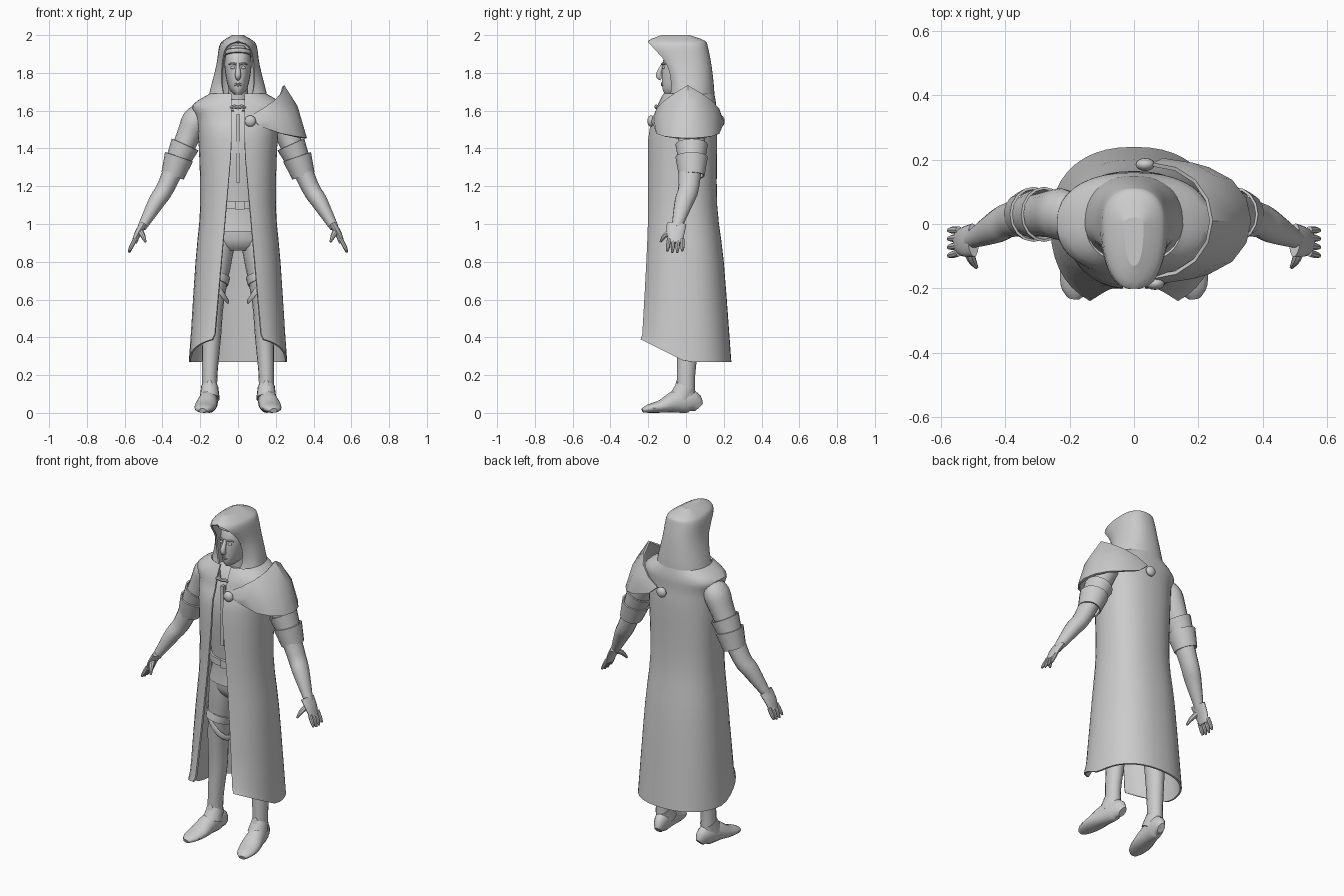
import bpy, bmesh
from math import sin, cos, asin, pi, radians
from mathutils import Vector, Matrix

if "Cube" in bpy.data.objects:
    bpy.data.objects.remove(bpy.data.objects["Cube"], do_unlink=True)

colour = (.6, .6, .6, 1)
grey = bpy.data.materials.new("plain grey")
grey.use_nodes = True
grey.diffuse_color = colour
grey.node_tree.nodes["Principled BSDF"].inputs["Base Color"].default_value = colour
parts = []


def finish(name, bm, thickness=0, closed=True):
    """Turn a bmesh into a grey object, with a thickness if it is a shell."""
    if closed:
        bmesh.ops.recalc_face_normals(bm, faces=bm.faces)
    mesh = bpy.data.meshes.new(name)
    bm.to_mesh(mesh)
    bm.free()
    mesh.materials.append(grey)
    part = bpy.data.objects.new(name, mesh)
    bpy.context.collection.objects.link(part)
    if thickness:
        part.modifiers.new("thickness", "SOLIDIFY").thickness = thickness
    parts.append(part)


def smooth(rows, steps=3):
    """Insert rows between the given ones along a smooth spline."""
    padded = [rows[0], *rows, rows[-1]]
    result = []
    for before, start, end, after in zip(padded, padded[1:], padded[2:], padded[3:]):
        for k in range(steps):
            t = k / steps
            result.append([q + t / 2 * (r - p + t * (2 * p - 5 * q + 4 * r - s + t * (3 * (q - r) + s - p)))
                           for p, q, r, s in zip(before, start, end, after)])
    return result + [rows[-1]]


def skin(name, rings, wrap=True, caps=True, thickness=0, closed=True):
    """Bridge equal-length rings of points with quads."""
    bm = bmesh.new()
    rows = [[bm.verts.new(point) for point in ring] for ring in rings]
    count = len(rows[0])
    for low, high in zip(rows, rows[1:]):
        for j in range(count if wrap else count - 1):
            k = (j + 1) % count
            bm.faces.new((low[j], low[k], high[k], high[j]))
    if caps:
        bm.faces.new(rows[0][::-1])
        bm.faces.new(rows[-1])
    bmesh.ops.remove_doubles(bm, verts=bm.verts, dist=.0005)
    finish(name, bm, thickness, closed)


def shell(name, rings, thickness=.01):
    """Open sheet such as cloth."""
    skin(name, rings, wrap=False, caps=False, thickness=thickness, closed=False)


def tube(name, path, side=(0, 1, 0), flat=1, sides=16, mirror=1, hollow=False):
    """Oval sections along a path of (x, y, z, radius) or (x, y, z, radius across, radius along side)."""
    path = smooth(path)
    centres = [Vector((mirror * p[0], p[1], p[2])) for p in path]
    rings = []
    for i, centre in enumerate(centres):
        along = (centres[min(i + 1, len(path) - 1)] - centres[max(i - 1, 0)]).normalized()
        deep = Vector(side)
        deep = (deep - along * deep.dot(along)).normalized()
        wide = deep.cross(along)
        angles = [2 * pi * j / sides for j in range(sides)]
        rings.append([centre + wide * path[i][3] * cos(a) + deep * path[i][-1] * flat * sin(a) for a in angles])
    skin(name, rings, caps=not hollow, thickness=.008 if hollow else 0)


def section(z, half_width, front, back=None, gap=0, power=.87, count=36):
    """Level section, open at the front by the half width gap."""
    back = -front if back is None else back
    start = asin((gap / half_width) ** (1 / power)) if gap > 0 else 0
    ring = []
    for j in range(count + 1):
        t = start + (2 * pi - 2 * start) * j / count
        x = half_width * abs(sin(t)) ** power * (1 if t < pi else -1)
        c = cos(t)
        y = front * (c / cos(start)) ** power if c > 0 else back * (-c) ** power
        ring.append(Vector((x, y, z)))
    return ring


def body(name, rows):
    skin(name, [section(*row)[:-1] for row in smooth(rows)])


def ball(name, location, size):
    bm = bmesh.new()
    bmesh.ops.create_uvsphere(bm, u_segments=16, v_segments=10, radius=1,
                              matrix=Matrix.Translation(location) @ Matrix.Diagonal((*size, 1)))
    finish(name, bm)


def box(name, location, size):
    bm = bmesh.new()
    bmesh.ops.create_cube(bm, size=1, matrix=Matrix.Translation(location) @ Matrix.Diagonal((*size, 1)))
    finish(name, bm)


# Long sleeveless coat: the front opening widens downwards, the hem rises to the front
coat = [section(*row, gap=.035 + .09 * max(0, 1.4 - row[0])) for row in smooth((
    (.27, .26, -.24, .24), (.8, .225, -.21, .2), (1.1, .2, -.2, .165), (1.45, .21, -.2, .165),
    (1.56, .22, -.17, .16), (1.63, .24, -.15, .16), (1.69, .15, -.12, .15)))]
for point in coat[0]:
    point.z += max(0, -point.y) / 2
shell("coat", coat)

# Hood with an overhanging peak, closed at the crown
hood = [section(*row) for row in smooth((
    (1.6, .17, -.14, .15, .02), (1.7, .15, -.08, .15, .08), (1.84, .115, -.1, .135, .085),
    (1.94, .1, -.18, .115, .06), (1.97, .08, -.2, .1, 0), (2, .03, -.13, .02, 0)))]
shell("hood", hood)
crown = hood[-1][:-1]
skin("hood_crown", [crown, [point - Vector((0, 0, .01)) for point in crown]])

# Body and clothes under the coat
body("hips", ((.86, .1, -.06), (.92, .15, -.1), (1.1, .14, -.1)))
body("shirt", ((.96, .165, -.125), (1.1, .145, -.12), (1.42, .175, -.15), (1.6, .15, -.1), (1.66, .07, -.06)))
body("belt", ((1.08, .155, -.135), (1.12, .155, -.135)))
box("belt_buckle", (.01, -.135, 1.1), (.05, .02, .045))
box("shirt_placket", (0, -.145, 1.4), (.02, .02, .36))
tube("neck", ((0, .01, 1.58, .06), (0, -.01, 1.75, .05)))

# Head and face
body("head", ((1.685, .02, -.11, -.05), (1.72, .05, -.125, .03), (1.82, .07, -.127, .07),
              (1.9, .065, -.11, .07), (1.945, .03, -.06, .04)))
tube("nose", ((0, -.12, 1.85, .008), (0, -.145, 1.79, .016), (0, -.13, 1.77, .012)), sides=10)
for name, z in (("upper_lip", 1.744), ("lower_lip", 1.735)):
    tube(name, ((-.02, -.118, z, .003), (0, -.127, z, .006), (.02, -.118, z, .003)), side=(0, 0, 1), sides=8)
arc = [radians(a) for a in range(-90, 91, 30)]
tube("hair_band", [(.075 * sin(a), -.03 - .1 * cos(a), 1.895 + .025 * cos(a), .01) for a in arc],
     side=(0, 0, 1), flat=1.4, sides=8)

for mirror, label in ((1, "left_"), (-1, "right_")):
    ball(label + "eye", (mirror * .027, -.118, 1.828), (.013, .008, .008))
    tube(label + "brow", ((.01, -.127, 1.845, .005), (.03, -.123, 1.85, .006), (.05, -.11, 1.845, .004)),
         side=(0, 0, 1), sides=8, mirror=mirror)

    # Arm, flat hand and fingers
    tube(label + "arm", ((.18, .03, 1.6, .05), (.225, .03, 1.55, .07), (.27, .03, 1.45, .062),
                         (.38, .015, 1.2, .048), (.43, -.01, 1.12, .044), (.51, -.05, .98, .023)),
         flat=1.15, mirror=mirror)
    tube(label + "hand", ((.5, -.05, 1, .02), (.53, -.055, .95, .018), (.55, -.055, .9, .014)),
         flat=2.6, mirror=mirror)
    for k, name in enumerate(("index", "middle", "ring", "little")):
        y = -.09 + .024 * k
        tip = .845 + .008 * abs(k - 1.5)
        tube(label + name + "_finger", ((.545, y, .92, .011), (.565, y * 1.06, .88, .011), (.577, y * 1.1, tip, .006)),
             sides=8, mirror=mirror)
    tube(label + "thumb", ((.52, -.07, .965, .017), (.505, -.11, .94, .014), (.49, -.135, .905, .006)),
         sides=8, mirror=mirror)

    # Two overlapping flared cuffs
    for name, drop in (("upper", 0), ("lower", .065)):
        tube(label + name + "_cuff", ((.28 + drop / 2, .03, 1.42 - drop, .078), (.325 + drop / 3, .03, 1.32 - drop, .062)),
             flat=1.1, mirror=mirror, hollow=True)

    # Leg and thigh straps
    tube(label + "leg", ((.09, 0, .95, .078), (.1, 0, .85, .075), (.13, 0, .6, .057), (.14, .01, .4, .05),
                         (.15, 0, .2, .041), (.15, 0, .07, .041)), flat=1.18, mirror=mirror)
    tube(label + "thigh_strap", ((.113, 0, .73, .074), (.123, -.01, .69, .072)), flat=1.16,
         mirror=mirror, hollow=True)
    loop = [2 * pi * j / 12 for j in range(13)]
    tube(label + "slung_strap", [(.122 + .068 * cos(a), -.076 * sin(a), .68 + .09 * cos(a), .006) for a in loop],
         side=(0, 0, 1), flat=2.5, sides=8, mirror=mirror)

    # Flat-soled shoe turned slightly outwards, cuff and pointed tongue
    shoe = [(.15 - y / 6, y, height, width, height) for y, width, height in (
        (.068, .02, .03), (.03, .04, .06), (-.05, .05, .06), (-.13, .058, .035), (-.2, .045, .022), (-.23, .02, .012))]
    tube(label + "shoe", shoe, side=(0, 0, 1), mirror=mirror)
    tube(label + "shoe_cuff", ((.15, -.03, .075, .053), (.15, 0, .14, .045)), flat=1.15,
         mirror=mirror, hollow=True)
    tube(label + "shoe_tongue", ((.15, -.055, .1, .034), (.15, -.048, .14, .022), (.15, -.047, .175, .005)),
         flat=.5, sides=10, mirror=mirror)

    # Half of the knotted clasp at the throat
    tube(label + "clasp", ((0, -.155, 1.615, .009), (.02, -.157, 1.622, .011), (.04, -.15, 1.615, .006)),
         side=(0, 0, 1), sides=8, mirror=mirror)

# Shoulder guard: a band swept from chest to back, rising to a point over the arm
upper, ridge, lower = [], [], []
for k in range(-4, 5):
    u = k / 4
    out, turn = cos(u * pi / 2), sin(u * pi / 2)
    upper.append(Vector((.06 + .185 * out, .01 + .18 * turn, 1.57 + .165 * (1 - abs(u)))))
    lower.append(Vector((.12 + .245 * out ** .8, .01 + .18 * turn, 1.515 - .06 * out ** .5)))
    bulge = Vector((.01 * out, .015 * turn, .03 * out))
    ridge.append((upper[-1] + lower[-1]) / 2 + bulge)
shell("shoulder_guard", (lower, ridge, upper), thickness=.012)
ball("front_button", (.065, -.185, 1.545), (.03, .02, .03))
ball("back_button", (.035, .185, 1.545), (.03, .02, .03))

# Turn modifiers into geometry and shade smoothly
bpy.ops.object.select_all(action="DESELECT")
for part in parts:
    part.select_set(True)
bpy.context.view_layer.objects.active = parts[0]
bpy.ops.object.convert(target="MESH")
bpy.ops.object.shade_smooth_by_angle(angle=radians(40))
